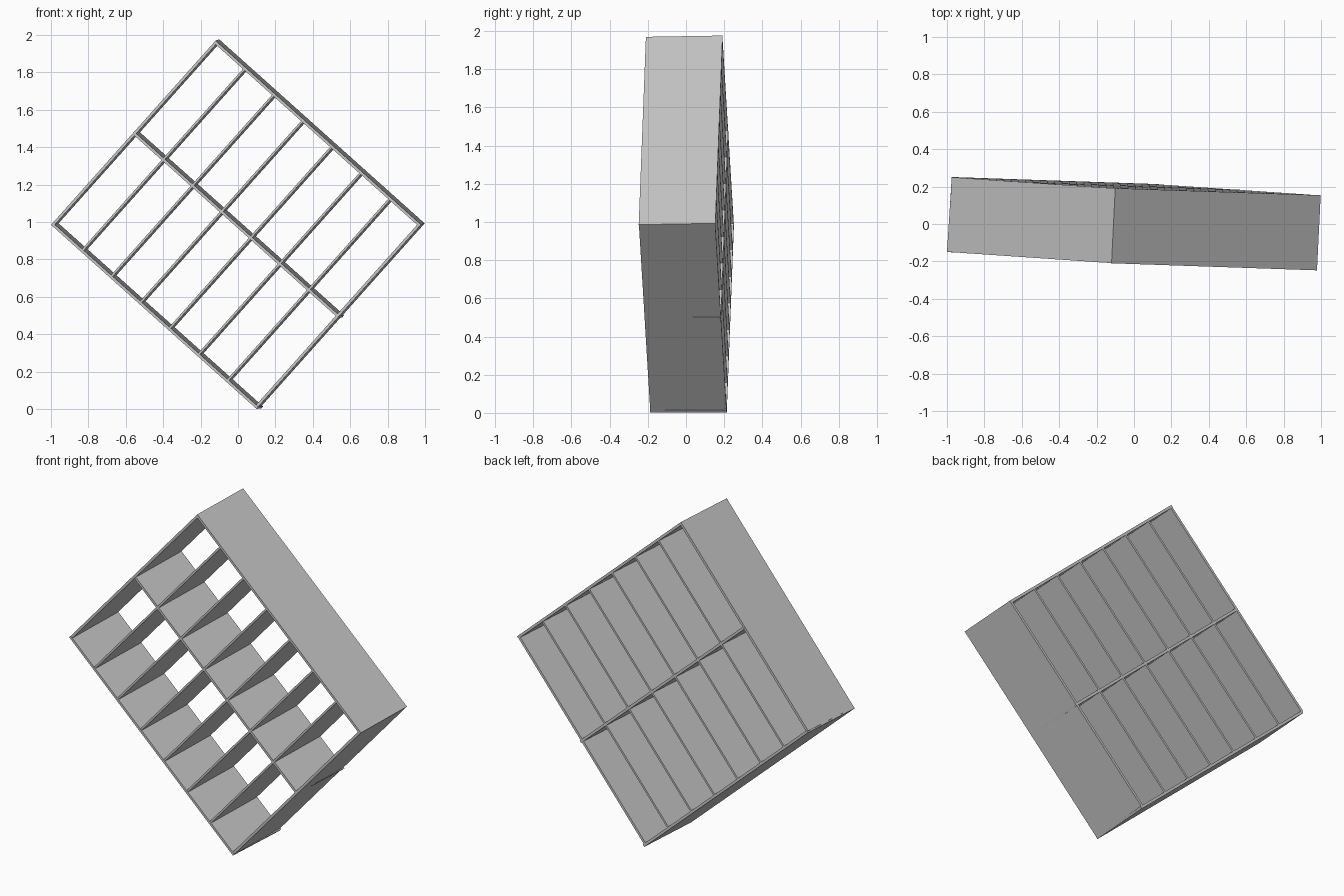
import bpy, bmesh
from mathutils import Matrix, Vector

default = bpy.data.objects.get("Cube")
if default:
    bpy.data.objects.remove(default, do_unlink=True)

grey = bpy.data.materials.new("light grey")
grey.use_nodes = True
colour = (0.58, 0.58, 0.58, 1)
grey.diffuse_color = colour
grey.node_tree.nodes["Principled BSDF"].inputs["Base Color"].default_value = colour

# Tilted frame of the rack: length, depth and width directions
width_dir = Vector((0.88, -0.06, 0.985)).normalized()
depth_dir = Vector((0.02, 0.40, 0.007)).normalized()
length_dir = depth_dir.cross(width_dir).normalized()
depth_dir = width_dir.cross(length_dir)
frame = Matrix((length_dir, depth_dir, width_dir)).transposed().to_4x4()
frame.translation = (-1.0, -0.15, 0.985)

LENGTH, DEPTH, WIDTH, BOARD = 1.475, 0.402, 1.322, 0.015
ROWS = 7


def board(name, low, high, lean=0):
    """Flat board between two corners; lean slides its back edge lengthwise."""
    bm = bmesh.new()
    bmesh.ops.create_cube(bm, size=1)
    for vert in bm.verts:
        back = vert.co.y > 0
        vert.co = Vector([h if c > 0 else l for c, l, h in zip(vert.co, low, high)])
        if back:
            vert.co.x += lean
    mesh = bpy.data.meshes.new(name)
    bm.to_mesh(mesh)
    bm.free()
    mesh.materials.append(grey)
    obj = bpy.data.objects.new(name, mesh)
    obj.matrix_world = frame
    bpy.context.collection.objects.link(obj)


# Long panels: two outer sides and the middle divider
middle = (WIDTH - BOARD) / 2
board("lower_side", (0, 0, 0), (LENGTH, DEPTH, BOARD), 0.008)
board("middle_divider", (0.002, 0.002, middle), (LENGTH - 0.002, DEPTH, middle + BOARD), 0.008)
board("upper_side", (0, 0, WIDTH - BOARD), (LENGTH, DEPTH, WIDTH))

# Evenly spaced shelves, including both end boards
pitch = (LENGTH - BOARD) / ROWS
for i in range(ROWS + 1):
    thick = BOARD if i in (0, ROWS) else 0.012
    start = i * pitch + (BOARD - thick) / 2
    board(f"shelf_{i + 1}", (start, 0.001, BOARD / 2),
          (start + thick, DEPTH - 0.001, WIDTH - BOARD / 2))
